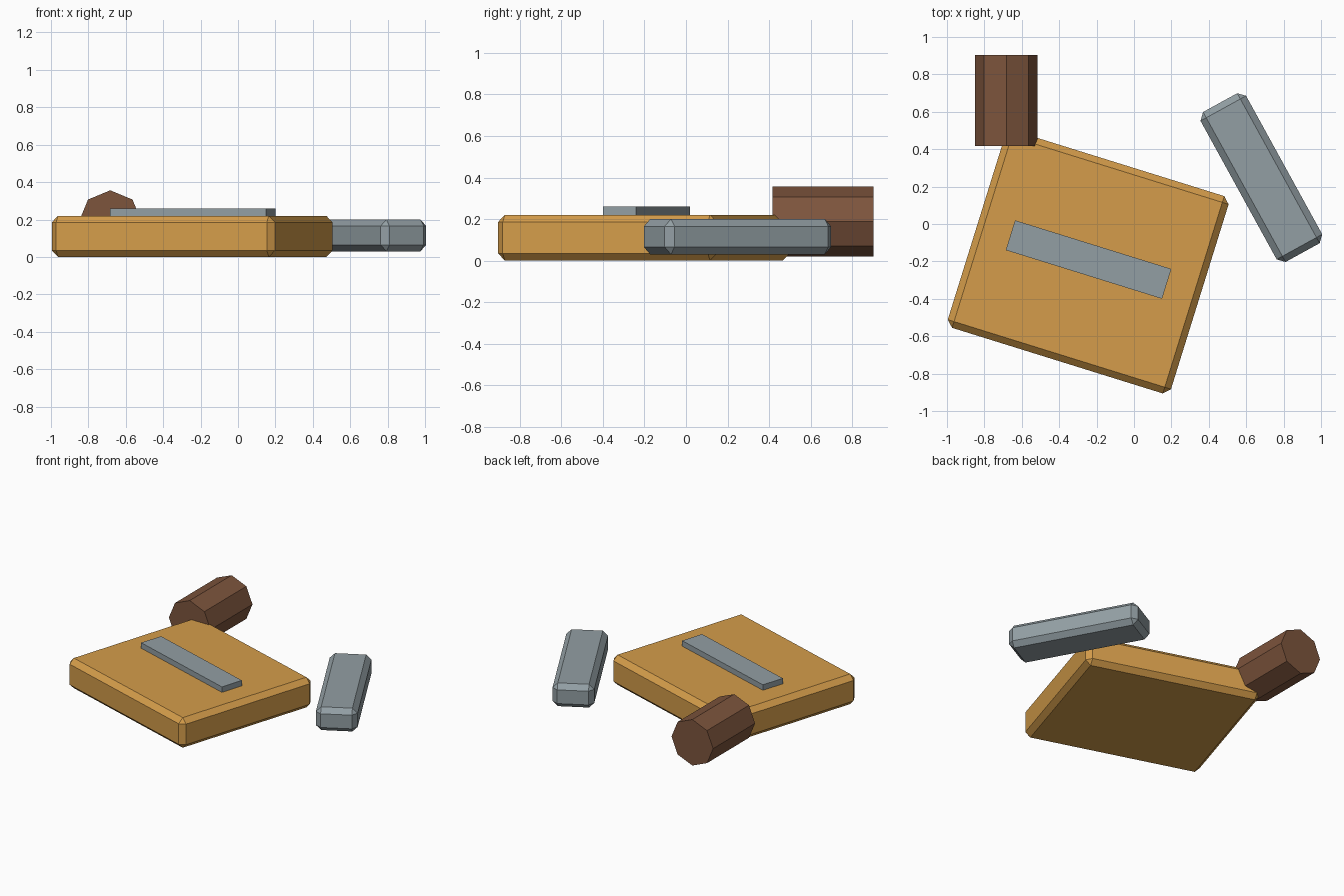
import bpy, bmesh, math
from mathutils import Matrix

cube = bpy.data.objects.get("Cube")
if cube:
    bpy.data.objects.remove(cube, do_unlink=True)


def material(name, rgb):
    m = bpy.data.materials.new(name)
    m.use_nodes = True
    m.diffuse_color = (*rgb, 1)
    bsdf = next(n for n in m.node_tree.nodes if n.type == "BSDF_PRINCIPLED")
    bsdf.inputs["Base Color"].default_value = (*rgb, 1)
    return m


def finish(name, bm, mat, location, angle=0.0):
    mesh = bpy.data.meshes.new(name)
    bmesh.ops.recalc_face_normals(bm, faces=bm.faces)
    bm.to_mesh(mesh)
    bm.free()
    mesh.materials.append(mat)
    obj = bpy.data.objects.new(name, mesh)
    obj.location = location
    obj.rotation_euler.z = math.radians(angle)
    bpy.context.collection.objects.link(obj)
    return obj


def block(name, mat, x, y, bottom, top, size, angle, chamfer=0.0):
    """Box of given length and width, optionally with chamfered edges."""
    bm = bmesh.new()
    bmesh.ops.create_cube(bm, size=1)
    bmesh.ops.scale(bm, vec=(*size, top - bottom), verts=bm.verts)
    if chamfer:
        bmesh.ops.bevel(bm, geom=bm.edges[:], offset=chamfer, segments=1,
                        affect="EDGES", profile=0.5)
    return finish(name, bm, mat, (x, y, (bottom + top) / 2), angle)


gold = material("golden wood", (0.66, 0.335, 0.069))
steel = material("grey stone", (0.29, 0.345, 0.37))
brown = material("brown bark", (0.205, 0.09, 0.046))

# Broad board with a strip lying on it
block("board", gold, -0.245, -0.203, 0.0, 0.22, (1.25, 1.105), -17.3, 0.035)
block("board_strip", steel, -0.243, -0.19, 0.2, 0.26, (0.875, 0.167), -17.3)

# Loose chamfered bar
block("loose_bar", steel, 0.681, 0.248, 0.03, 0.2, (0.915, 0.278), -61.2, 0.035)

# Eight-sided log lying front to back
bm = bmesh.new()
bmesh.ops.create_cone(bm, cap_ends=True, segments=8, radius1=0.168,
                      radius2=0.168, depth=0.485)
bmesh.ops.rotate(bm, verts=bm.verts, matrix=Matrix.Rotation(math.pi / 2, 3, "X"))
finish("log", bm, brown, (-0.683, 0.66, 0.188))
